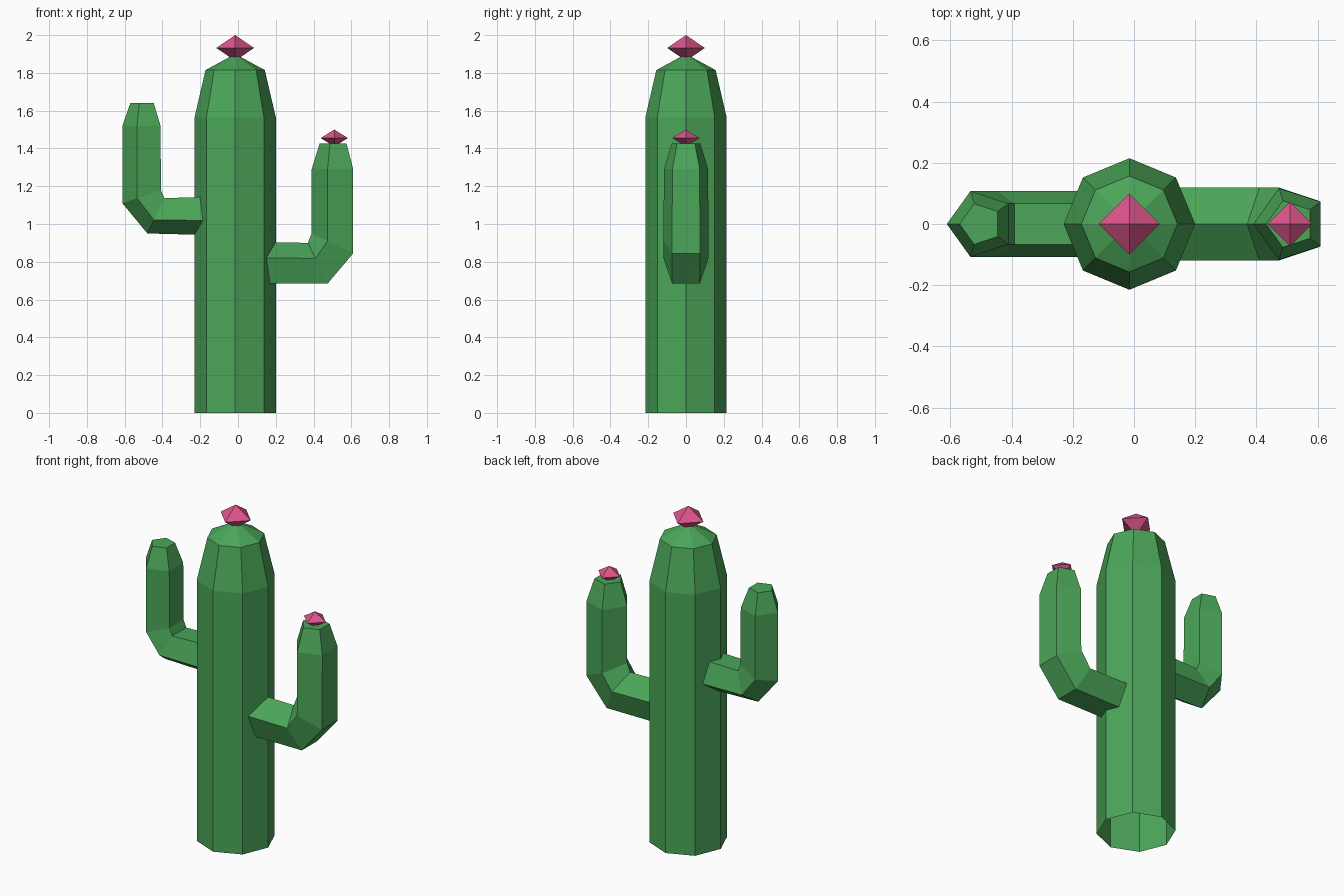
import bpy
from math import cos, sin, pi

if "Cube" in bpy.data.objects:
    bpy.data.objects.remove(bpy.data.objects["Cube"], do_unlink=True)


def make_material(name, color):
    mat = bpy.data.materials.new(name)
    mat.use_nodes = True
    mat.diffuse_color = color
    mat.node_tree.nodes["Principled BSDF"].inputs["Base Color"].default_value = color
    return mat


green = make_material("cactus green", (0.07, 0.38, 0.098, 1))
pink = make_material("flower pink", (0.72, 0.09, 0.26, 1))
TRUNK_X = -0.015


def loft(name, rings, mat, cap=False, apex=None, base=None):
    """Bridge equal-sized rings, then close the ends with a cap or points."""
    n = len(rings[0])
    verts = [v for ring in rings for v in ring]
    faces = []
    for r in range(len(rings) - 1):
        for i in range(n):
            j = (i + 1) % n
            faces.append((r * n + i, r * n + j, (r + 1) * n + j, (r + 1) * n + i))
    last = (len(rings) - 1) * n
    if cap:
        faces.append(tuple(range(last, last + n)))
    if apex:
        verts.append(apex)
        faces += [(last + i, last + (i + 1) % n, len(verts) - 1) for i in range(n)]
    if base:
        verts.append(base)
        faces += [((i + 1) % n, i, len(verts) - 1) for i in range(n)]
    mesh = bpy.data.meshes.new(name)
    mesh.from_pydata(verts, [], faces)
    mesh.materials.append(mat)
    obj = bpy.data.objects.new(name, mesh)
    bpy.context.collection.objects.link(obj)
    return obj


def circle(x, z, radius, sides):
    return [(x + radius * cos(2 * pi * i / sides), radius * sin(2 * pi * i / sides), z)
            for i in range(sides)]


def arm_ring(outer, inner, radius, flat_outside):
    """Pentagon spanning from the outer to the inner side of the bend."""
    ring = []
    for i in range(5):
        a = 2 * pi * i / 5
        t = (1 - cos(a)) / (1 + cos(pi / 5))      # 0 at the corner, 1 at the flat side
        if flat_outside:
            t = 1 - t
        x = outer[0] + (inner[0] - outer[0]) * t
        z = outer[1] + (inner[1] - outer[1]) * t
        side = -1 if flat_outside else 1
        ring.append((x, side * radius * sin(a), z))
    # keep the faces pointing outward on both sides
    return ring


def arm(name, sections, flat_outside):
    rings = [arm_ring(o, i, r, flat_outside) for o, i, r in sections]
    obj = loft(name, rings, green, cap=True)
    # make the winding face outward
    bpy.context.view_layer.objects.active = obj
    obj.select_set(True)
    bpy.ops.object.mode_set(mode='EDIT')
    bpy.ops.mesh.select_all(action='SELECT')
    bpy.ops.mesh.normals_make_consistent(inside=False)
    bpy.ops.object.mode_set(mode='OBJECT')
    obj.select_set(False)


def flower(name, x, z, radius, height):
    loft(name, [circle(x, z, radius, 4)], pink,
         apex=(x, 0, z + height), base=(x, 0, z - height))


# Eight-sided trunk, open underneath, with a pointed crown
loft("trunk", [circle(TRUNK_X, z, r, 8)
               for z, r in ((0, 0.215), (1.565, 0.215), (1.815, 0.157))],
     green, apex=(TRUNK_X, 0, 1.9))

# Arms: outer point, inner point, radius for each section
arm("left_arm", [
    ((0.10, 0.685), (0.10, 0.905), 0.125),
    ((0.475, 0.685), (0.37, 0.90), 0.125),
    ((0.61, 0.845), (0.39, 0.95), 0.125),
    ((0.61, 1.29), (0.39, 1.29), 0.123),
    ((0.575, 1.425), (0.432, 1.425), 0.08),
], True)
arm("right_arm", [
    ((-0.10, 0.94), (-0.10, 1.145), 0.113),
    ((-0.48, 0.95), (-0.39, 1.137), 0.113),
    ((-0.612, 1.11), (-0.408, 1.18), 0.113),
    ((-0.612, 1.52), (-0.41, 1.52), 0.113),
    ((-0.57, 1.64), (-0.446, 1.64), 0.07),
], False)

# Faceted flowers
flower("trunk_flower", TRUNK_X, 1.932, 0.1, 0.068)
flower("arm_flower", 0.51, 1.455, 0.072, 0.045)
